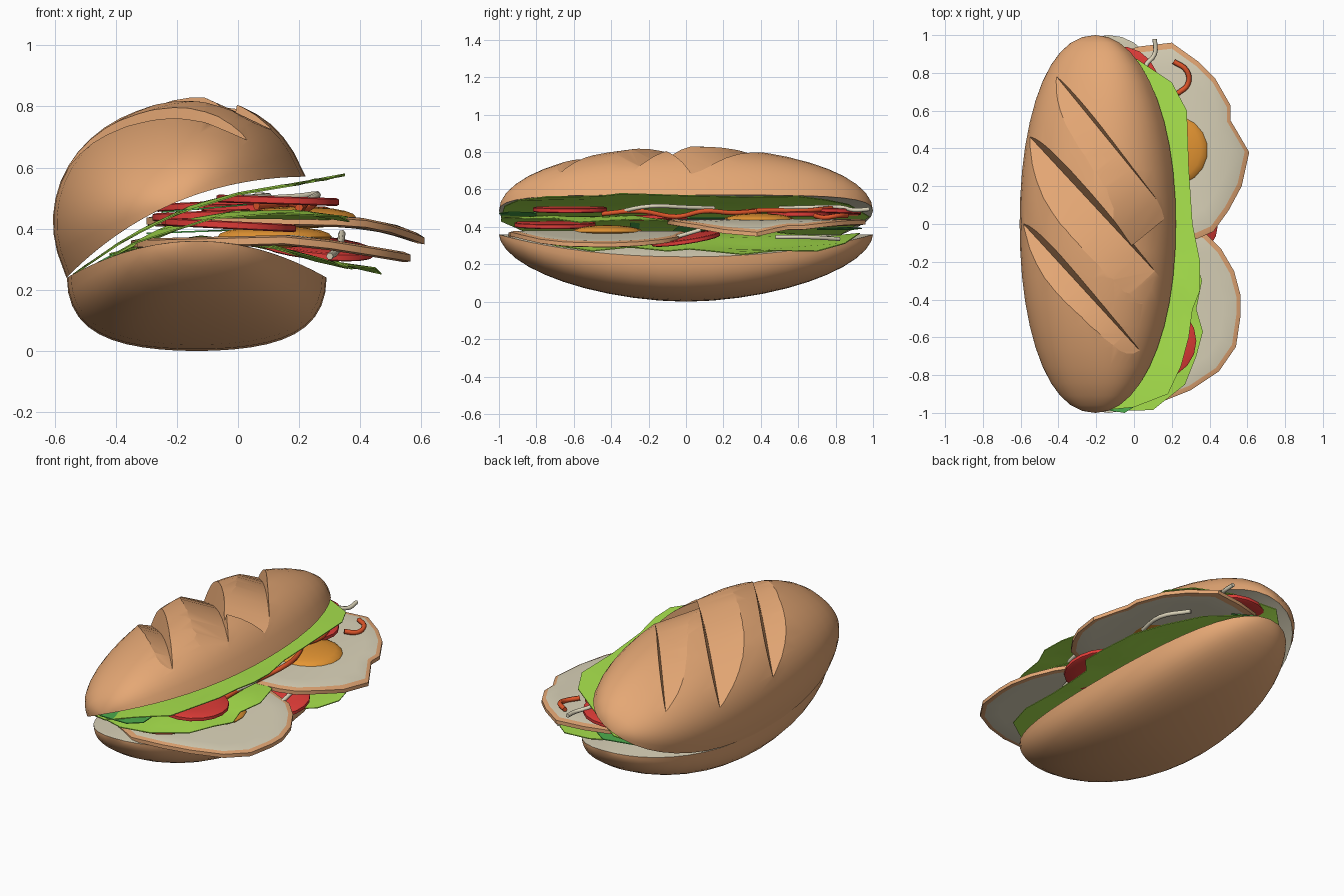
import bpy, bmesh, math
from mathutils import Vector
from mathutils.bvhtree import BVHTree

if "Cube" in bpy.data.objects:
    bpy.data.objects.remove(bpy.data.objects["Cube"])


def mat(name, r, g, b):
    m = bpy.data.materials.new(name)
    m.diffuse_color = tuple((c / 255) ** 2.2 for c in (r, g, b)) + (1,)
    m.use_nodes = True
    m.node_tree.nodes["Principled BSDF"].inputs["Base Color"].default_value = m.diffuse_color
    return m


CRUST = mat("crust", 228, 166, 116)
CREAM = mat("cream white", 218, 210, 184)
YOLK = mat("yolk orange", 228, 148, 54)
RED = mat("tomato red", 222, 62, 58)
CARROT = mat("carrot orange", 222, 86, 46)
GREEN = mat("lettuce green", 167, 226, 78)
HERB = mat("herb green", 78, 172, 78)


def finish(name, bm, mats, angle=40):
    bmesh.ops.recalc_face_normals(bm, faces=bm.faces)
    me = bpy.data.meshes.new(name)
    bm.to_mesh(me)
    bm.free()
    for m in mats:
        me.materials.append(m)
    ob = bpy.data.objects.new(name, me)
    bpy.context.collection.objects.link(ob)
    smooth(ob, angle)
    return ob


def smooth(ob, angle):
    bpy.ops.object.select_all(action='DESELECT')
    ob.select_set(True)
    bpy.context.view_layer.objects.active = ob
    bpy.ops.object.shade_smooth_by_angle(angle=math.radians(angle))


def interp(pts, x):
    if x <= pts[0][0]:
        return pts[0][1]
    for (a, za), (b, zb) in zip(pts, pts[1:]):
        if x <= b:
            return za + (zb - za) * (x - a) / (b - a)
    return pts[-1][1]


# half a loaf: ellipsoid-like shell closed by an arched cut surface
def bun(origin, tilt, arch_h, dome, power, sign, endpow):
    bm = bmesh.new()
    W, NS, NR = 0.425, 22, 22
    ux = Vector((math.cos(tilt), 0, math.sin(tilt)))
    uz = Vector((-math.sin(tilt), 0, math.cos(tilt)))

    def pos(u, y, v):
        return Vector(origin) + ux * u + uz * v + Vector((0, y, 0))

    outer, inner = [], []
    for i in range(1, NR):
        y = -math.cos(math.pi * i / NR)
        k = (1 - abs(y) ** 2.15) ** (1 / 2.15)
        kd = (1 - abs(y) ** endpow) ** (1 / endpow)
        o, n = [], []
        for j in range(NS + 1):
            s = -math.cos(math.pi * j / NS)
            u = W * k * s
            a = arch_h * (1 - (u / W) ** 2)
            n.append(bm.verts.new(pos(u, y, a)))
            if j in (0, NS):
                o.append(n[-1])
            else:
                h = max(0, 1 - abs(s) ** power) ** (1 / power)
                o.append(bm.verts.new(pos(u, y, a + sign * dome * kd * h)))
        outer.append(o)
        inner.append(n)
    tips = [bm.verts.new(pos(0, y, arch_h)) for y in (-1, 1)]
    for grid, mi in ((outer, 0), (inner, 1)):
        for a, b in zip(grid, grid[1:]):
            for j in range(NS):
                bm.faces.new((a[j], a[j + 1], b[j + 1], b[j])).material_index = mi
        for row, tip in ((grid[0], tips[0]), (grid[-1], tips[1])):
            for j in range(NS):
                bm.faces.new((row[j], row[j + 1], tip)).material_index = mi
    return bm


finish("bottom_bun", bun((-0.135, 0, 0.24), 0, 0.12, 0.36, 2.0, -1, 1.8), [CRUST, CREAM])
bm = bun((-0.17, 0, 0.405), math.radians(22.9), 0.088, 0.327, 2.7, 1, 1.9)
tree = BVHTree.FromBMesh(bm)
top = finish("top_bun", bm, [CRUST, CREAM])

# diagonal scores cut into the top crust
for a, b in (((-.41, .78), (.12, .13)), ((-.55, .46), (.11, -.25)), ((-.585, 0), (.03, -.67))):
    A, B = (tree.ray_cast(Vector((p[0], p[1], 2)), Vector((0, 0, -1)))[0] for p in (a, b))
    d = (B - A)
    q = Vector((d.y, -d.x, 0)).normalized()      # towards the front left
    cut = bmesh.new()
    rows = []
    for i in range(-1, 10):
        t = i / 8
        P = A + d * t + Vector((0, 0, 0.32 * t * (1 - t) * (.5 + t)))
        rows.append([cut.verts.new(P + o) for o in (
            Vector(), q * -0.12 + Vector((0, 0, 0.45)), q * 0.6 + Vector((0, 0, 0.45)), q * 0.6 + Vector((0, 0, 0.21)))])
    for r, s in zip(rows, rows[1:]):
        for j in range(4):
            cut.faces.new((r[j], r[(j + 1) % 4], s[(j + 1) % 4], s[j]))
    cut.faces.new(rows[0])
    cut.faces.new(rows[-1])
    cutter = finish("score_cutter", cut, [CRUST])
    cutter.hide_render = True
    mod = top.modifiers.new("score", 'BOOLEAN')
    mod.operation, mod.solver, mod.object = 'DIFFERENCE', 'EXACT', cutter
    bpy.context.view_layer.objects.active = top
    bpy.ops.object.modifier_apply(modifier=mod.name)
    bpy.data.objects.remove(cutter)
smooth(top, 24)


# flat filling: concentric rings of an outline, bent by a height function
def slab(name, outline, zf, thick, mats, rings=(.25, .5, .75, .94, 1), bevel=0.0):
    bm = bmesh.new()
    n = len(outline)
    cx = sum(p[0] for p in outline) / n
    cy = sum(p[1] for p in outline) / n
    shells = []
    for side in (1, -1):
        c = bm.verts.new((cx, cy, zf(cx, cy, 0) + side * thick / 2))
        rows = []
        for f in rings:
            h = side * (thick / 2 - (bevel if f == 1 else 0))
            row = []
            for x, y in outline:
                x, y = cx + (x - cx) * f, cy + (y - cy) * f
                row.append(bm.verts.new((x, y, zf(x, y, f) + h)))
            rows.append(row)
        for j in range(n):
            k = (j + 1) % n
            bm.faces.new((c, rows[0][j], rows[0][k]))
            for r, s in zip(rows, rows[1:]):
                bm.faces.new((r[j], r[k], s[k], s[j])).material_index = int(s is rows[-1] and len(mats) > 1)
        shells.append(rows[-1])
    for j in range(n):
        k = (j + 1) % n
        bm.faces.new((shells[0][j], shells[0][k], shells[1][k], shells[1][j])).material_index = len(mats) - 1
    return finish(name, bm, mats, 35)


# lettuce leaves
def leaf(name, outline, curve, m=GREEN, wave=0.008):
    slab(name, outline, lambda x, y, f: interp(curve, x) + wave * f * math.sin(15 * y), 0.005, [m],
         (.2, .4, .6, .8, 1))


leaf("upper_lettuce",
     [(.02, .87), (.2, .75), (.28, .6), (.29, .3), (.31, 0), (.35, -.2), (.35, -.35), (.31, -.45), (.29, -.6),
      (.25, -.75), (.18, -.9), (0, -.97), (-.2, -.99), (-.4, -.8), (-.5, -.45), (-.54, 0), (-.5, .45), (-.4, .8),
      (-.2, .98)],
     [(-.54, .25), (-.35, .38), (-.15, .475), (0, .515), (.15, .54), (.35, .575)], wave=0.004)
leaf("middle_lettuce",
     [(.3, -.1), (.36, -.3), (.33, -.45), (.365, -.57), (.33, -.7), (.27, -.85), (.1, -.985), (-.1, -.99),
      (-.35, -.8), (-.45, -.5), (-.4, -.15), (-.1, 0)],
     [(-.5, .27), (-.2, .42), (0, .455), (.2, .455), (.36, .43)])
leaf("lower_lettuce",
     [(.36, .02), (.45, .12), (.47, .3), (.43, .5), (.37, .7), (.22, .85), (0, .93), (-.3, .7), (-.42, .3),
      (-.42, -.3), (-.25, -.75), (.1, -.85), (.28, -.7), (.36, -.5), (.33, -.3), (.36, -.1)],
     [(-.42, .31), (-.13, .375), (.1, .345), (.29, .29), (.47, .26)])
leaf("front_herb", [(-.25, -.97), (-.05, -1), (.03, -.95), (.02, -.8), (-.2, -.8)], [(-.3, .45), (.1, .485)], HERB, 0)
leaf("back_herb", [(-.3, .7), (-.1, .7), (.02, .86), (-.1, .94), (-.3, .88)], [(-.3, .385), (.1, .4)], HERB, 0)
leaf("side_herb", [(-.53, -.25), (-.3, -.3), (-.1, -.3), (-.1, .2), (-.3, .3), (-.53, .25)],
     [(-.53, .25), (-.3, .375), (-.1, .45)], HERB, 0)

# fried eggs: white with a browned rim, and a domed yolk
EGGS = {
    "front": ([(.38, -.05), (.46, -.13), (.53, -.25), (.565, -.38), (.565, -.48), (.54, -.65), (.45, -.78),
               (.3, -.88), (.15, -.94), (-.05, -.95), (-.22, -.85), (-.33, -.65), (-.35, -.4), (-.25, -.15),
               (0, -.03), (.2, 0)],
              [(-.36, .35), (.18, .363), (.35, .34), (.57, .303)], (.12, -.42)),
    "back": ([(.33, -.08), (.42, -.04), (.5, .07), (.57, .2), (.61, .38), (.54, .5), (.51, .55), (.51, .63),
              (.43, .77), (.34, .86), (.2, .96), (.03, .94), (-.12, .9), (-.25, .78), (-.3, .55), (-.3, .3),
              (-.2, .08), (0, -.06), (.2, -.1)],
             [(-.3, .425), (.25, .425), (.4, .42), (.52, .395), (.61, .36)], (.2, .39)),
}
for side, (outline, curve, (yx, yy)) in EGGS.items():
    slab(side + "_egg", outline, lambda x, y, f: interp(curve, x), 0.034, [CREAM, CRUST], bevel=0.006)
    bm = bmesh.new()
    bmesh.ops.create_uvsphere(bm, u_segments=18, v_segments=10, radius=1)
    for v in bm.verts:
        v.co = (yx + v.co.x * .19, yy + v.co.y * .19, interp(curve, yx) + 0.012 + v.co.z * .036)
    finish(side + "_yolk", bm, [YOLK], 60)

# tomato slices: x, y, z, radius, slope along x, slope along y
for i, (x, y, z, r, kx, ky) in enumerate([(.13, -.62, .493, .2, -.03, 0), (-.03, -.7, .412, .22, -.05, 0),
                                          (.26, 0, .338, .185, -.1, .15), (-.07, .74, .478, .2, .05, 0),
                                          (.05, .6, .468, .17, 0, 0), (-.12, -.15, .445, .16, .05, 0)]):
    ring = [(x + r * math.cos(a * math.pi / 9), y + r * math.sin(a * math.pi / 9)) for a in range(18)]
    slab(f"tomato_slice_{i}", ring, lambda px, py, f: z + kx * (px - x) + ky * (py - y), 0.026, [RED],
         (.5, .96, 1), 0.004)


# carrot and sprout strands as tubes
def strand(name, pts, r, m):
    cu = bpy.data.curves.new(name, 'CURVE')
    cu.dimensions = '3D'
    cu.bevel_depth, cu.bevel_resolution, cu.resolution_u, cu.use_fill_caps = r, 1, 4, True
    sp = cu.splines.new('BEZIER')
    sp.bezier_points.add(len(pts) - 1)
    for b, p in zip(sp.bezier_points, pts):
        b.co = p
        b.handle_left_type = b.handle_right_type = 'AUTO'
    cu.materials.append(m)
    bpy.context.collection.objects.link(bpy.data.objects.new(name, cu))


strand("carrot_a", [(.21, .86, .46), (.28, .81, .46), (.285, .74, .45), (.23, .69, .46)], .014, CARROT)
strand("carrot_b", [(.2, -.45, .47), (.22, -.25, .485), (.2, -.05, .455), (.25, .1, .485), (.22, .25, .475),
                    (.16, .4, .485)], .014, CARROT)
strand("carrot_c", [(.06, .25, .475), (.2, .45, .49), (.18, .6, .485), (.08, .78, .5)], .014, CARROT)
strand("sprout_a", [(0, .5, .5), (.1, .68, .505), (.06, .83, .505), (.11, .9, .49), (.11, .98, .495)], .012, CREAM)
strand("sprout_b", [(.2, -.36, .48), (.26, -.2, .51), (.2, 0, .505), (.12, .15, .5)], .012, CREAM)
strand("sprout_c", [(.3, -.25, .31), (.33, -.1, .335), (.34, .08, .385)], .012, CREAM)
strand("sprout_d", [(.34, .48, .345), (.36, .65, .345), (.28, .82, .335)], .012, CREAM)
